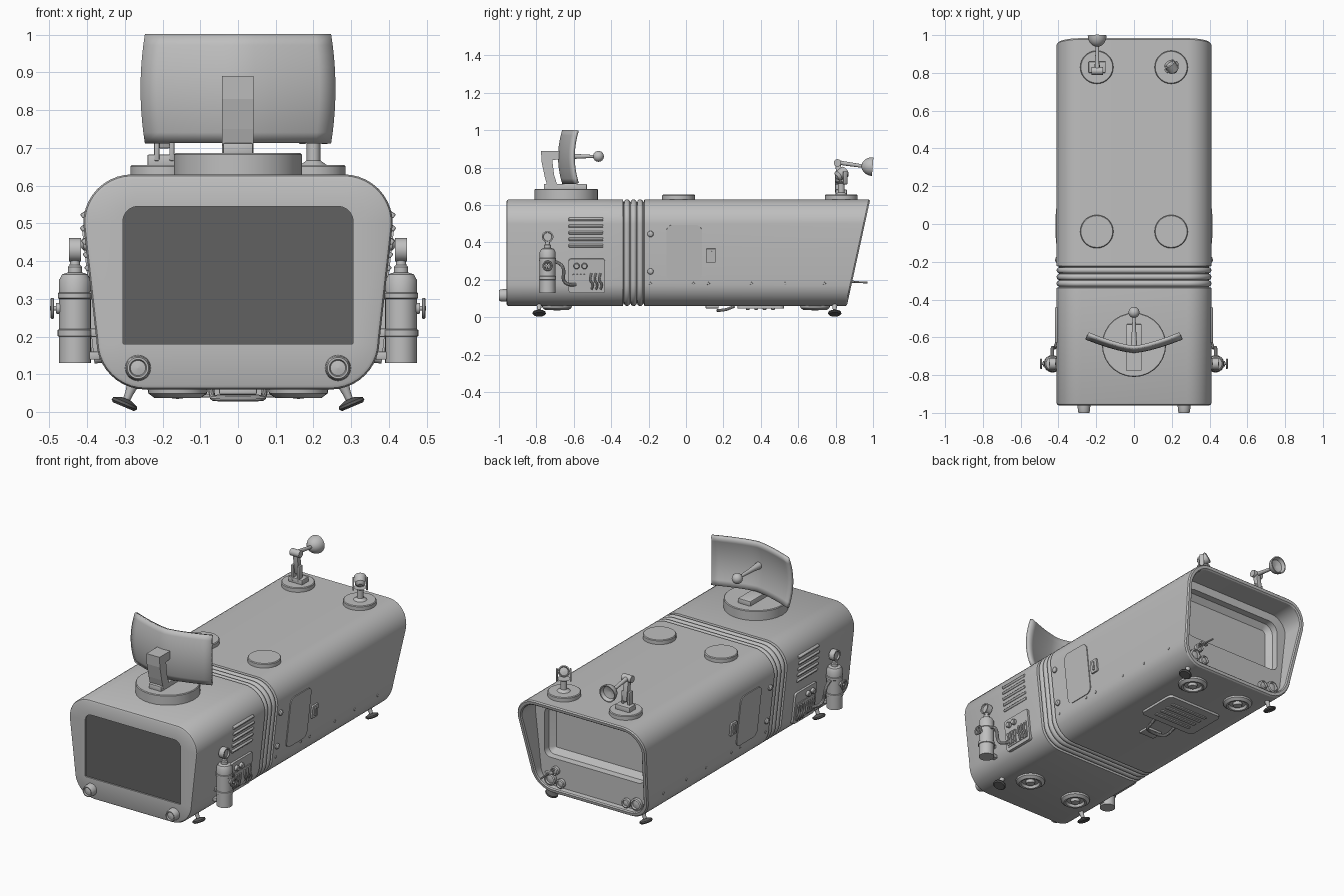
import bpy, bmesh, math
from mathutils import Vector, Matrix

cube = bpy.data.objects.get("Cube")
if cube:
    bpy.data.objects.remove(cube, do_unlink=True)


def material(name, v):
    m = bpy.data.materials.new(name)
    m.use_nodes = True
    m.diffuse_color = (v, v, v, 1)
    m.node_tree.nodes["Principled BSDF"].inputs["Base Color"].default_value = (v, v, v, 1)
    return m


GREY = material("hull grey", 0.52)
DARK = material("dark glass", 0.12)
RUBBER = material("foot rubber", 0.1)


def finish(name, bm, mats=(GREY,), mirror=False, smooth=True):
    bmesh.ops.recalc_face_normals(bm, faces=bm.faces)
    me = bpy.data.meshes.new(name)
    bm.to_mesh(me)
    bm.free()
    for m in mats:
        me.materials.append(m)
    ob = bpy.data.objects.new(name, me)
    bpy.context.collection.objects.link(ob)
    if smooth:
        bpy.ops.object.select_all(action='DESELECT')
        ob.select_set(True)
        bpy.context.view_layer.objects.active = ob
        bpy.ops.object.shade_smooth_by_angle(angle=math.radians(32))
    if mirror:
        ob.modifiers.new("Mirror", 'MIRROR')
    return ob


def loft(rings):
    bm = bmesh.new()
    rows = [[bm.verts.new(p) for p in ring] for ring in rings]
    n = len(rows[0])
    for a, b in zip(rows, rows[1:]):
        for i in range(n):
            j = (i + 1) % n
            bm.faces.new((a[i], a[j], b[j], b[i]))
    return bm, bm.faces.new(rows[0]), bm.faces.new(rows[-1])


def lathe(name, profile, loc, axis=(0, 0, 1), mirror=False, mat=GREY, seg=28):
    """Round part: profile holds (radius, height along axis)."""
    q = Vector((0, 0, 1)).rotation_difference(Vector(axis).normalized())
    ang = [2 * math.pi * i / seg for i in range(seg)]
    bm, _, _ = loft([[Vector(loc) + q @ Vector((max(r, 1e-4) * math.cos(a), max(r, 1e-4) * math.sin(a), h))
                      for a in ang] for r, h in profile])
    return finish(name, bm, (mat,), mirror)


def box(name, loc, size, rot=None, mirror=False, bevel=0.004, corner=0, mat=GREY):
    """Box; corner rounds the edges running along its own x axis."""
    bm = bmesh.new()
    bmesh.ops.create_cube(bm, size=1, matrix=Matrix.Diagonal((*size, 1)))
    if corner:
        es = [e for e in bm.edges if abs(e.verts[0].co.x - e.verts[1].co.x) > 1e-5]
        bmesh.ops.bevel(bm, geom=es, offset=corner, segments=5, profile=0.5, affect='EDGES')
    elif bevel:
        bmesh.ops.bevel(bm, geom=bm.edges[:], offset=bevel, segments=2, profile=0.5, affect='EDGES')
    bm.transform(Matrix.Translation(loc) @ (rot or Matrix()))
    return finish(name, bm, (mat,), mirror)


def tube(name, pts, r, mirror=False, cyclic=False):
    cu = bpy.data.curves.new(name, 'CURVE')
    cu.dimensions = '3D'
    cu.bevel_depth, cu.bevel_resolution, cu.use_fill_caps = r, 3, True
    sp = cu.splines.new('NURBS')
    sp.points.add(len(pts) - 1)
    for p, co in zip(sp.points, pts):
        p.co = (*co, 1)
    sp.use_endpoint_u, sp.use_cyclic_u, sp.order_u = not cyclic, cyclic, 3
    tmp = bpy.data.objects.new(name, cu)
    bm = bmesh.new()
    bm.from_mesh(bpy.data.meshes.new_from_object(tmp))
    bpy.data.objects.remove(tmp)
    return finish(name, bm, mirror=mirror)


# Cross-section shared by hull, ribs, rims and windows
def section(y, wt=0.41, wb=0.375, z0=0.06, z1=0.63, rt=0.13, rb=0.13, d=0.0, slant=0.0):
    pts = []
    for sx, w, z, r, a0 in ((1, wb, z0, rb, -90), (1, wt, z1, rt, 0), (-1, wt, z1, rt, 90), (-1, wb, z0, rb, 180)):
        cz = z + r if z == z0 else z - r
        for i in range(11):
            a = math.radians(a0 + 9 * i)
            px = sx * (w - r) + (r - d) * math.cos(a)
            pz = cz + (r - d) * math.sin(a)
            pts.append((px, y + slant * (pz - z0), pz))
    return pts


def side_x(z):
    if z > 0.5:
        return 0.28 + math.sqrt(max(0, 0.13 ** 2 - (z - 0.5) ** 2))
    return 0.375 + (z - 0.19) * 0.113


TILT = math.atan(0.113)
TILT_M = Matrix.Rotation(TILT, 4, 'Y')
OUT = (math.cos(TILT), 0, -math.sin(TILT))


def side_box(name, y, z, sy, sz, t, corner=0.01, off=0.0):
    box(name, (side_x(z) + off, y, z), (2 * t, sy, sz), TILT_M, True, 0, corner)


def side_round(name, y, z, profile, off=0.0):
    lathe(name, profile, (side_x(z) + off, y, z), OUT, True, seg=18)


# Hull: front window, front bevel, ribbed joint, slanted hood, recessed rear window
pane = dict(wt=0.305, wb=0.305, z0=0.18, z1=0.545, rt=0.04, rb=0.004)
rear_pane = dict(wt=0.32, wb=0.32, z0=0.25, z1=0.55, rt=0.06, rb=0.04)
rings = [section(-0.952, **pane), section(-0.96, **pane), section(-0.96, d=0.012),
         section(-0.956, d=0.004), section(-0.948), section(-0.338), section(-0.334, d=0.012)]
for k in range(3):
    for s in range(7):
        rings.append(section(-0.315 + 0.035 * k - 0.016 * math.cos(math.pi * s / 6),
                             d=0.014 - 0.014 * math.sin(math.pi * s / 6)))
SL = 0.125 / 0.57
rings += [section(-0.226, d=0.012), section(-0.222), section(0.852, slant=SL), section(0.86, d=0.006, slant=SL),
          section(0.86, d=0.022, slant=SL), section(0.853, d=0.028, slant=SL), section(0.835, d=0.032),
          section(0.835, **rear_pane), section(0.80, d=0.004, **rear_pane), section(0.775, d=0.035, **rear_pane)]
bm, front, back = loft(rings)
front.material_index = 1
finish("hull", bm, (GREY, DARK))

# Front headlamps
lathe("headlamp", [(0.034, 0), (0.032, 0.03), (0.028, 0.04), (0.023, 0.04), (0.02, 0.032), (0, 0.036)],
      (0.265, -0.96, 0.117), (0, -1, 0), True)

# Rear lamp clusters and lever
for i, (x, z, r) in enumerate(((0.275, 0.13, 0.034), (0.21, 0.12, 0.026), (0.245, 0.185, 0.024))):
    lathe("rear_lamp_%d" % i, [(r, 0), (r, 0.02), (r * 0.75, 0.024), (r * 0.65, 0.014), (0, 0.018)],
          (x, 0.833, z), (0, 1, 0), mirror=i < 2)
tube("rear_lever", [(0.25, 0.83, 0.19), (0.25, 0.9, 0.19), (0.25, 0.97, 0.185)], 0.005)
box("lever_grip", (0.25, 0.89, 0.19), (0.05, 0.02, 0.012))

# Roof hatches
for y in (-0.04, 0.83):
    lathe("roof_disc", [(0.088, -0.01), (0.088, 0.021), (0.084, 0.025)], (0.197, y, 0.63), mirror=True)

# Dish antenna on turntable
lathe("turntable", [(0.17, -0.01), (0.17, 0.052), (0.166, 0.056)], (0, -0.64, 0.63))
box("turntable_slab", (0, -0.645, 0.695), (0.08, 0.23, 0.035))
bm = bmesh.new()
side = [(-0.735, 0.68), (-0.68, 0.68), (-0.705, 0.76), (-0.715, 0.84), (-0.67, 0.845), (-0.67, 0.89),
        (-0.775, 0.89), (-0.772, 0.83), (-0.755, 0.75)]
f = bm.faces.new([bm.verts.new((-0.043, y, z)) for y, z in side])
ext = bmesh.ops.extrude_face_region(bm, geom=[f])
bmesh.ops.translate(bm, vec=(0.084, 0, 0), verts=[v for v in ext["geom"] if isinstance(v, bmesh.types.BMVert)])
finish("dish_bracket", bm, smooth=False)

bm = bmesh.new()
bmesh.ops.create_grid(bm, x_segments=12, y_segments=10, size=1)
for v in bm.verts:
    u, s = v.co.x, v.co.y
    v.co = (0.255 * u * (1 - 0.045 * s * s), -0.675 + 0.072 * abs(u) ** 1.4 + 0.022 * s * s, 0.857 + 0.142 * s)
dish = finish("dish", bm)
sol = dish.modifiers.new("Solidify", 'SOLIDIFY')
sol.thickness, sol.offset = 0.018, 0
lathe("dish_feed", [(0.02, -0.01), (0.014, 0.05), (0.007, 0.18)], (0, -0.66, 0.86), (0, 1, 0))


def ball(name, loc, r, mirror=False):
    lathe(name, [(r * math.sin(math.pi * i / 12), -r * math.cos(math.pi * i / 12)) for i in range(13)],
          loc, mirror=mirror)


ball("feed_ball", (0, -0.468, 0.86), 0.029)

# Rear horn on jointed arm
hx = -0.195
box("horn_base", (hx, 0.83, 0.665), (0.09, 0.06, 0.035))
for sx in (-1, 1):
    box("horn_fork", (hx + sx * 0.02, 0.815, 0.71), (0.014, 0.035, 0.09))
box("horn_arm_lower", (hx, 0.82, 0.765), (0.03, 0.03, 0.13), Matrix.Rotation(0.15, 4, 'X'))
lathe("horn_elbow", [(0.02, -0.03), (0.02, 0.03)], (hx, 0.81, 0.825), (1, 0, 0))
lathe("horn_arm_upper", [(0.012, 0), (0.009, 0.14)], (hx, 0.81, 0.828), (0, 1, -0.15))
bowl = [(0.05 * math.sin(a * math.pi / 16), -0.06 * math.cos(a * math.pi / 16)) for a in range(9)]
lathe("horn_bowl", bowl + [(0.044, 0), (0.036, -0.018), (0, -0.028)], (hx, 0.998, 0.805), (0, 1, -0.08))

# Rear floodlight in a yoke
turn = Matrix.Rotation(math.radians(35), 4, 'Z')
flood = Vector((0.2, 0.83, 0.655))
lathe("flood_post", [(0.035, 0), (0.018, 0.012), (0.018, 0.06), (0.035, 0.07)], flood)
for sx in (-1, 1):
    box("flood_yoke", flood + turn @ Vector((sx * 0.036, 0, 0.09)), (0.009, 0.026, 0.07), turn)
lathe("flood_head", [(0.012, -0.035), (0.028, -0.022), (0.032, 0.025), (0.026, 0.03), (0.022, 0.02), (0, 0.024)],
      flood + Vector((0, 0, 0.11)), turn @ Vector((0, 1, 0.5)))

# Gas tanks with gauge, valve wheel, clamps and hose
tx, ty = 0.432, -0.74
lathe("tank", [(0.042, 0.13), (0.042, 0.2), (0.046, 0.202), (0.046, 0.218), (0.042, 0.22), (0.042, 0.3),
               (0.045, 0.302), (0.045, 0.315), (0.042, 0.317), (0.042, 0.35), (0.034, 0.365), (0.019, 0.37),
               (0.019, 0.385), (0.014, 0.39), (0.012, 0.41)], (tx, ty, 0), mirror=True)
lathe("gauge", [(0.031, -0.016), (0.031, 0.016), (0.024, 0.016), (0.022, 0.008), (0, 0.008)],
      (tx, ty, 0.43), (1, 0, 0), True)
lathe("valve_stem", [(0.016, 0.03), (0.014, 0.05), (0.006, 0.05), (0.006, 0.066)], (tx, ty, 0.275), (1, 0, 0), True)
wheel = [(tx + 0.06, ty + 0.024 * math.cos(a * math.pi / 6), 0.275 + 0.024 * math.sin(a * math.pi / 6))
         for a in range(12)]
tube("valve_wheel", wheel, 0.005, True, True)
box("valve_spoke", (tx + 0.06, ty, 0.275), (0.006, 0.007, 0.046), mirror=True, bevel=0)
for z in (0.15, 0.21, 0.31):
    box("tank_clamp", (0.39, ty, z), (0.05, 0.03, 0.022), mirror=True)
tube("hose", [(tx, -0.71, 0.3), (tx, -0.67, 0.29), (tx, -0.65, 0.25), (0.42, -0.66, 0.2),
              (0.41, -0.63, 0.17), (0.39, -0.59, 0.175)], 0.009, True)

# Service panel with knobs, grille and pipes
side_box("service_panel", -0.53, 0.222, 0.195, 0.185, 0.012, 0.015)
side_box("service_panel_inset", -0.53, 0.2, 0.165, 0.1, 0.016, 0.008)
for y in (-0.585, -0.543):
    side_round("panel_knob", y, 0.275, [(0.016, 0), (0.016, 0.018), (0.012, 0.022)], 0.008)
for k in range(4):
    side_box("panel_grille", -0.6 + 0.019 * k, 0.195, 0.011, 0.075, 0.022, 0.003)
for k in range(3):
    y = -0.505 + 0.024 * k
    tube("panel_pipe", [(0.39, y, 0.15), (0.403, y + 0.012, 0.175), (0.403, y - 0.012, 0.2), (0.398, y, 0.235)],
         0.006, True)

# Vent louvres
for k in range(5):
    z = 0.385 + 0.035 * k
    box("louvre", (side_x(z) - 0.003, -0.535, z), (0.024, 0.185, 0.014), Matrix.Rotation(0.6, 4, 'Y'), True, 0.003)

# Door, lock plate and rivets
side_box("door", -0.01, 0.345, 0.19, 0.3, 0.005, 0.035)
side_box("lock_plate", 0.133, 0.33, 0.052, 0.075, 0.01, 0.006)
side_box("lock_handle", 0.133, 0.33, 0.014, 0.05, 0.016, 0.004)
for z in (0.245, 0.445):
    side_round("side_dome", -0.19, z, [(0.017, -0.004), (0.016, 0.006), (0.01, 0.012), (0, 0.014)])
for y in (-0.19, 0.04, 0.12, 0.35, 0.53, 0.74):
    side_round("rivet", y, 0.18, [(0.008, -0.004), (0.007, 0.004), (0, 0.006)])

# Splayed feet
for y in (-0.785, 0.795):
    lathe("leg", [(0.008, -0.005), (0.011, 0.03), (0.018, 0.07)], (0.3, y, 0.022), (-0.42, 0, 1), True)
    lathe("foot_pad", [(0.03, -0.01), (0.036, -0.004), (0.034, 0.003), (0.014, 0.012)], (0.3, y, 0.024),
          (-0.42, 0, 1), True, RUBBER)

# Underside lift jets
for y in (-0.69, 0.69):
    lathe("lift_jet", [(0.08, -0.005), (0.078, 0.01), (0.062, 0.022), (0.052, 0.02), (0.046, 0.006),
                       (0.026, 0.006), (0.023, 0.022), (0, 0.025)], (0.16, y, 0.06), (0, 0, -1), True)

# Underside hatch with slats and pull handle
upright = Matrix.Rotation(math.pi / 2, 4, 'Y')
box("belly_hatch", (0, 0.4, 0.058), (0.024, 0.25, 0.36), upright, corner=0.025)
for k in range(4):
    box("belly_slat", (0, 0.33 + 0.045 * k, 0.045), (0.24, 0.02, 0.012))
box("belly_plate", (0, 0.14, 0.056), (0.1, 0.07, 0.018))
tube("belly_handle", [(-0.07, 0.26, 0.06), (-0.07, 0.22, 0.04), (-0.06, 0.17, 0.036), (0.06, 0.17, 0.036),
                      (0.07, 0.22, 0.04), (0.07, 0.26, 0.06)], 0.008)
